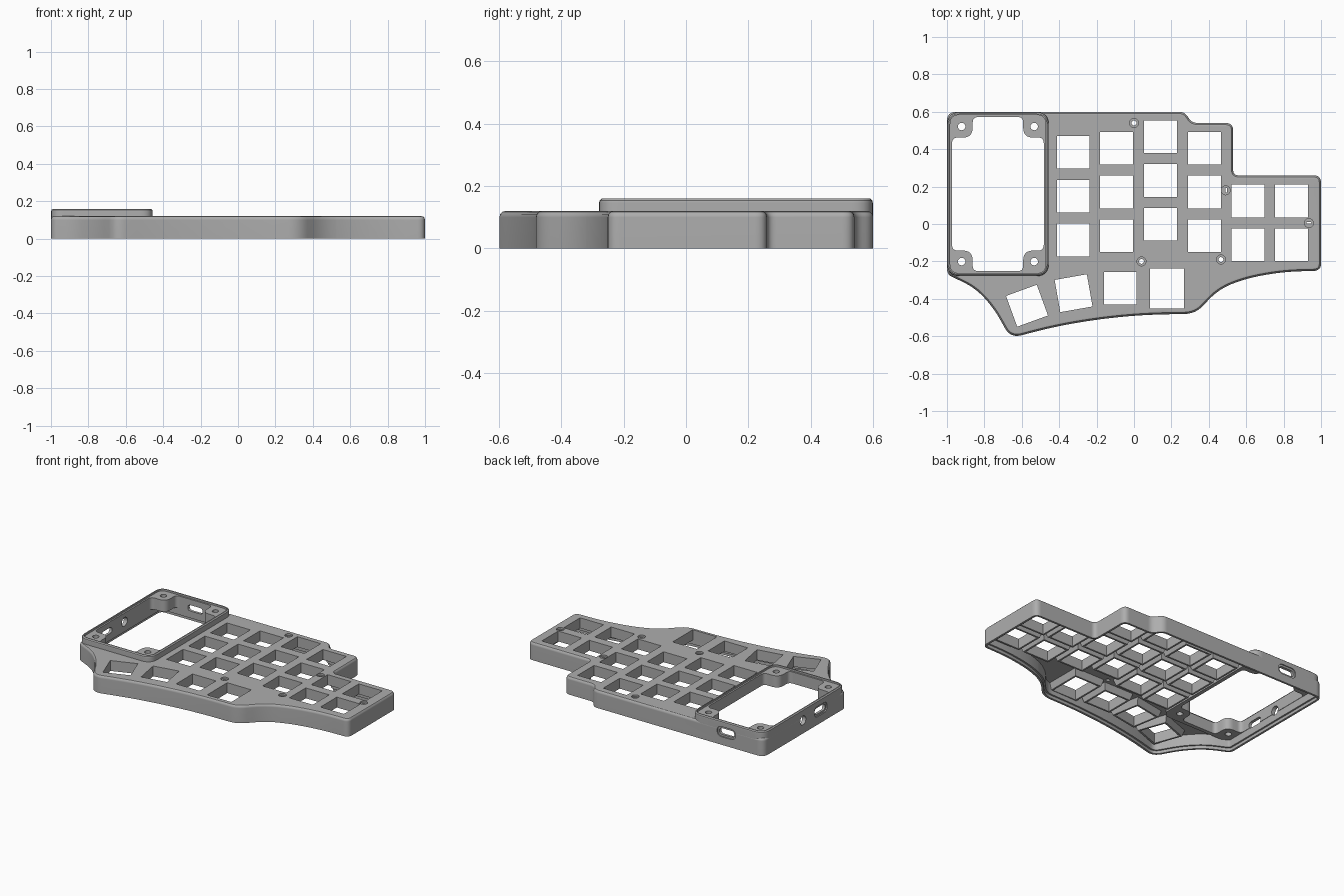
import bpy, bmesh, math
from mathutils import Vector, Matrix

cube = bpy.data.objects.get("Cube")
if cube:
    bpy.data.objects.remove(cube)

grey = bpy.data.materials.new("mid grey plastic")
grey.use_nodes = True
colour = (0.42, 0.42, 0.42, 1)
grey.diffuse_color = colour
grey.node_tree.nodes["Principled BSDF"].inputs["Base Color"].default_value = colour


def rounded(corners, steps=6):
    """Closed outline from (x, y, radius) corners."""
    pts, n = [], len(corners)
    for i, (x, y, r) in enumerate(corners):
        p = Vector((x, y))
        ends = []
        for q in (corners[i - 1], corners[(i + 1) % n]):
            d = Vector(q[:2]) - p
            ends.append(p + d.normalized() * min(r, d.length * 0.48))
        for k in range(steps + 1):
            t = k / steps
            pts.append(ends[0] * (1 - t) ** 2 + p * 2 * t * (1 - t) + ends[1] * t * t)
    area = sum(a.cross(b) for a, b in zip(pts, pts[1:] + pts[:1]))
    return pts if area > 0 else pts[::-1]


def rect(w, h, r=0):
    if r:
        return rounded([(sx * w / 2, sy * h / 2, r)
                        for sx, sy in ((-1, -1), (1, -1), (1, 1), (-1, 1))])
    return [Vector((sx * w / 2, sy * h / 2)) for sx, sy in ((-1, -1), (1, -1), (1, 1), (-1, 1))]


def circle(r, n=24):
    return [Vector((r * math.cos(k * math.tau / n), r * math.sin(k * math.tau / n))) for k in range(n)]


def inset(pts, d):
    """Move a counter-clockwise outline inwards by d."""
    out = []
    for i, p in enumerate(pts):
        a = (p - pts[i - 1]).normalized()
        b = (pts[(i + 1) % len(pts)] - p).normalized()
        na, nb = Vector((-a.y, a.x)), Vector((-b.y, b.x))
        out.append(p + (na + nb) * d / (1 + na.dot(nb)))
    return out


def loft(bm, pts, profile, matrix=Matrix(), ring=False):
    """Stack inset copies of an outline; cap the ends or close into a ring."""
    rings = [[bm.verts.new(matrix @ Vector((p.x, p.y, z))) for p in inset(pts, d)] for d, z in profile]
    faces = []
    pairs = list(zip(rings, rings[1:])) + ([(rings[-1], rings[0])] if ring else [])
    for lo, hi in pairs:
        for i in range(len(pts)):
            j = (i + 1) % len(pts)
            faces.append(bm.faces.new((lo[i], lo[j], hi[j], hi[i])))
    if not ring:
        faces += [bm.faces.new(rings[0][::-1]), bm.faces.new(rings[-1])]
    bmesh.ops.recalc_face_normals(bm, faces=faces)


def make(name, bm):
    mesh = bpy.data.meshes.new(name)
    bm.to_mesh(mesh)
    bm.free()
    mesh.materials.append(grey)
    obj = bpy.data.objects.new(name, mesh)
    bpy.context.collection.objects.link(obj)
    return obj


def activate(obj):
    bpy.ops.object.select_all(action='DESELECT')
    obj.select_set(True)
    bpy.context.view_layer.objects.active = obj


def cut(obj, fill):
    """Subtract the shapes that fill() adds to an empty bmesh."""
    bm = bmesh.new()
    fill(bm)
    cutter = make("cutter", bm)
    cutter.hide_render = True
    mod = obj.modifiers.new("cut", 'BOOLEAN')
    mod.operation, mod.solver, mod.object = 'DIFFERENCE', 'EXACT', cutter
    activate(obj)
    bpy.ops.object.modifier_apply(modifier=mod.name)
    bpy.data.objects.remove(cutter)


def finish(obj):
    activate(obj)
    bpy.ops.object.shade_smooth_by_angle(angle=math.radians(32))
    obj.modifiers.new("even shading", 'WEIGHTED_NORMAL').keep_sharp = True


# Key positions: (x, y, turn, width, height)
K = 0.175
columns = [(-0.325, 0.383, 3), (-0.093, 0.405, 3), (0.142, 0.467, 3),
           (0.377, 0.405, 3), (0.61, 0.123, 2), (0.842, 0.123, 2)]
keys = [(x, y - 0.234 * row, 0, K, K) for x, y, count in columns for row in range(count)]
keys += [(-0.572, -0.437, 20, K, K), (-0.323, -0.37, 10, K, K),
         (-0.073, -0.343, 0, K, K), (0.176, -0.345, 0, 0.18, 0.215)]


def key_matrix(x, y, turn):
    return Matrix.Translation((x, y, 0)) @ Matrix.Rotation(math.radians(turn), 4, 'Z')


# Outlines of the case and of the tray window with its corner screw tabs
case_outline = rounded([
    (-1, 0.6, 0.05), (0.27, 0.6, 0.03), (0.31, 0.54, 0.03), (0.53, 0.54, 0.04),
    (0.53, 0.26, 0.03), (1, 0.26, 0.04), (1, -0.25, 0.04), (0.8, -0.255, 0.1),
    (0.6, -0.29, 0.1), (0.45, -0.35, 0.08), (0.33, -0.48, 0.06), (0.05, -0.485, 0.14),
    (-0.2, -0.51, 0.12), (-0.43, -0.55, 0.12), (-0.66, -0.61, 0.06),
    (-0.75, -0.45, 0.07), (-0.85, -0.34, 0.08), (-1, -0.27, 0.03)])
tray_centre = Vector((-0.7275, 0.16))
tray_outline = [p + tray_centre for p in rect(0.545, 0.88, 0.07)]
W, H, T = 0.245, 0.412, 0.11
window = []
for sx, sy in ((-1, -1), (1, -1), (1, 1), (-1, 1)):
    tab = [(sx * W, sy * (H - T), 0.03), (sx * (W - T), sy * (H - T), 0.07), (sx * (W - T), sy * H, 0.03)]
    window += tab if sx * sy > 0 else tab[::-1]
window = [p + tray_centre for p in rounded([(x, y, r) for x, y, r in window])]


def window_cut(bm):
    loft(bm, window, [(0, 0.05), (0, 0.2)])


def port_cut(bm):
    # Slot in the back wall, slot and round hole in the side wall
    back = Matrix.Translation((-0.72, 0.6, 0.088)) @ Matrix.Rotation(math.pi / 2, 4, 'X')
    side = (Matrix.Rotation(math.pi / 2, 4, 'Z') @ Matrix.Rotation(math.pi / 2, 4, 'X'))
    slot_at = Matrix.Translation((-1, -0.01, 0.088)) @ side
    hole_at = Matrix.Translation((-1, 0.18, 0.088)) @ side
    stepped = [(-0.013, -0.06), (-0.013, 0.008), (0, 0.008), (0, 0.06)]
    for matrix, flip in ((back, -1), (slot_at, 1)):
        loft(bm, rect(0.11, 0.042, 0.021), [(d, z * flip * (1 if flip > 0 else -1) if flip > 0 else z)
                                           for d, z in stepped], matrix)
    loft(bm, circle(0.03), [(0, -0.06), (0, 0.06)], hole_at)


# Case shell: rounded top edge, hollow underneath, stepped rim for a base plate
bm = bmesh.new()
loft(bm, case_outline, [(0.025, 0.095), (0.025, 0.02), (0.014, 0.02), (0.014, 0), (0, 0),
                        (0, 0.1), (0.0025, 0.11), (0.009, 0.1175), (0.018, 0.12)])
shell = make("case_shell", bm)


def key_cut(bm):
    for x, y, turn, w, h in keys:
        loft(bm, rect(w, h), [(0, 0.08), (0, 0.14)], key_matrix(x, y, turn))


def screw_cut(bm):
    for x, y in ((0, 0.54), (0.49, 0.18), (0.935, 0.005), (0.04, -0.2), (0.465, -0.19)):
        loft(bm, circle(0.024), [(0.011, 0.08), (0.011, 0.108), (0, 0.108), (0, 0.14)],
             Matrix.Translation((x, y, 0)))


for job in (key_cut, screw_cut, window_cut, port_cut):
    cut(shell, job)
finish(shell)

# Collars below every key opening
bm = bmesh.new()
for x, y, turn, w, h in keys:
    loft(bm, rect(w, h), [(0, 0.1), (0, 0.05), (-0.012, 0.05), (-0.026, 0.1)],
         key_matrix(x, y, turn), ring=True)
make("key_collars", bm)

# Raised tray frame with a lip, a recess and four screw tabs
bm = bmesh.new()
loft(bm, tray_outline, [(0.001, 0.07), (0.001, 0.146), (0.003, 0.154), (0.01, 0.16),
                        (0.017, 0.16), (0.017, 0.148)])
tray = make("tray_frame", bm)


def tab_holes(bm):
    for sx in (-1, 1):
        for sy in (-1, 1):
            loft(bm, circle(0.02), [(0, 0.05), (0, 0.2)],
                 Matrix.Translation((tray_centre.x + sx * 0.194, tray_centre.y + sy * 0.361, 0)))


for job in (window_cut, tab_holes, port_cut):
    cut(tray, job)
# Screw holes continue through the shell below the tabs
cut(shell, tab_holes)
finish(tray)
